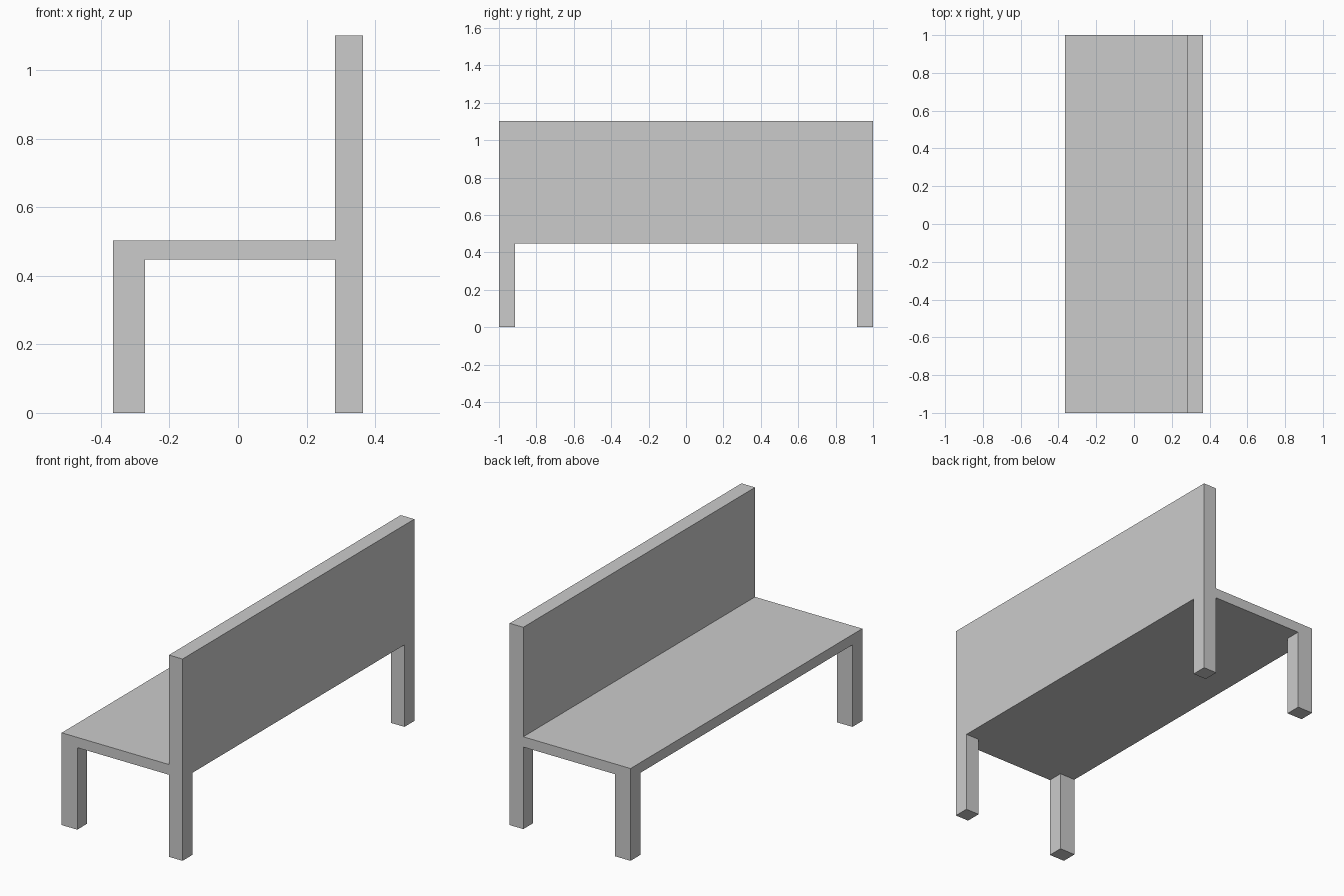
import bpy, bmesh
from mathutils import Vector

if "Cube" in bpy.data.objects:
    bpy.data.objects.remove(bpy.data.objects["Cube"])

# Cut planes: leg / seat / backrest boundaries along each axis
XS = [-0.365, -0.271, 0.283, 0.365]
YS = [-1.0, -0.915, 0.915, 1.0]
ZS = [0.0, 0.448, 0.504, 1.102]


def solid(i, j, k):
    """Which cells of the 3x3x3 block belong to the bench."""
    if not all(0 <= n <= 2 for n in (i, j, k)):
        return False
    if k == 0:                      # four corner legs
        return i != 1 and j != 1
    if k == 1:                      # full seat slab
        return True
    return i == 2                   # backrest along the rear side


bm = bmesh.new()
cache = {}


def vert(c):
    if c not in cache:
        cache[c] = bm.verts.new((XS[c[0]], YS[c[1]], ZS[c[2]]))
    return cache[c]


# Skin only the outside of the solid cells, giving one watertight shell
for i in range(3):
    for j in range(3):
        for k in range(3):
            if not solid(i, j, k):
                continue
            cell = (i, j, k)
            for axis in range(3):
                u, v = (axis + 1) % 3, (axis + 2) % 3
                for side in (0, 1):
                    near = list(cell)
                    near[axis] += 2 * side - 1
                    if solid(*near):
                        continue
                    loop = []
                    for du, dv in ((0, 0), (1, 0), (1, 1), (0, 1)):
                        c = list(cell)
                        c[axis] += side
                        c[u] += du
                        c[v] += dv
                        loop.append(vert(tuple(c)))
                    bm.faces.new(loop if side else loop[::-1])

# Merge coplanar faces into clean flat panels
bmesh.ops.dissolve_limit(bm, angle_limit=0.01, verts=bm.verts[:], edges=bm.edges[:])
bmesh.ops.recalc_face_normals(bm, faces=bm.faces[:])

mesh = bpy.data.meshes.new("bench")
bm.to_mesh(mesh)
bm.free()
bench = bpy.data.objects.new("bench", mesh)
bpy.context.collection.objects.link(bench)
